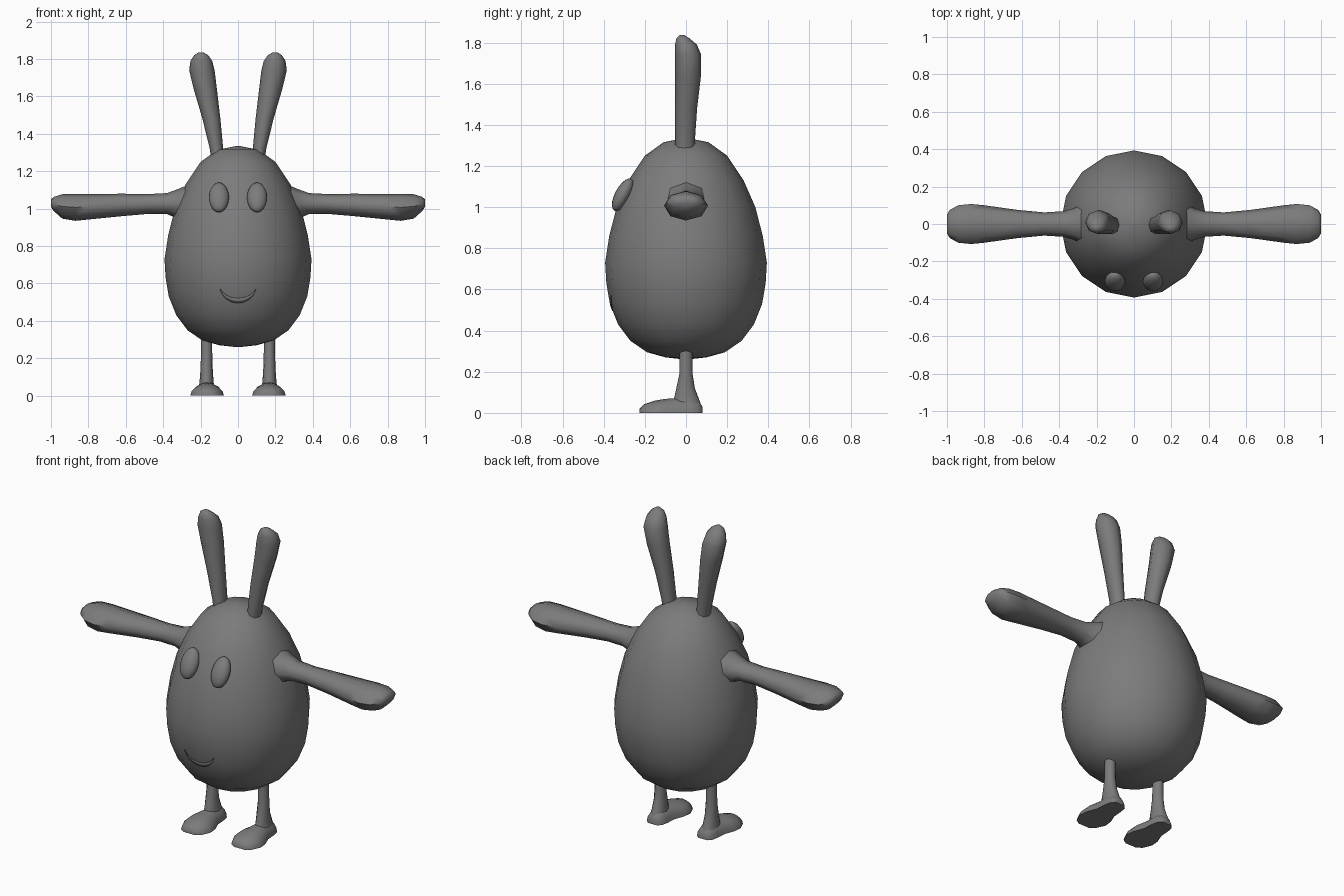
import bpy, bmesh, math
from mathutils import Vector, Matrix

if "Cube" in bpy.data.objects:
    bpy.data.objects.remove(bpy.data.objects["Cube"], do_unlink=True)

GREY = (0.2, 0.2, 0.2, 1)
grey = bpy.data.materials.new("plain grey")
grey.use_nodes = True
grey.diffuse_color = GREY
grey.node_tree.nodes["Principled BSDF"].inputs["Base Color"].default_value = GREY

X, Y, Z = Vector((1, 0, 0)), Vector((0, 1, 0)), Vector((0, 0, 1))


def finish(name, bm, mirror=False):
    bmesh.ops.recalc_face_normals(bm, faces=bm.faces)
    mesh = bpy.data.meshes.new(name)
    bm.to_mesh(mesh)
    bm.free()
    mesh.materials.append(grey)
    obj = bpy.data.objects.new(name, mesh)
    bpy.context.collection.objects.link(obj)
    if mirror:
        obj.modifiers.new("Mirror", 'MIRROR')
    bpy.ops.object.select_all(action='DESELECT')
    obj.select_set(True)
    bpy.context.view_layer.objects.active = obj
    bpy.ops.object.shade_smooth_by_angle(angle=math.radians(62))
    return obj


def loft(name, rings, u, v, sides, mirror=False, floor=None):
    """Skin elliptical rings (centre, half width along u, half width along v)."""
    bm = bmesh.new()
    loops = []
    for centre, a, b in rings:
        loop = []
        for i in range(sides):
            t = math.tau * i / sides
            p = Vector(centre) + u * a * math.cos(t) + v * b * math.sin(t)
            if floor is not None:
                p.z = max(p.z, floor)
            loop.append(bm.verts.new(p))
        loops.append(loop)
    for lo, hi in zip(loops, loops[1:]):
        for i in range(sides):
            j = (i + 1) % sides
            bm.faces.new((lo[i], lo[j], hi[j], hi[i]))
    bm.faces.new(loops[0])
    bm.faces.new(loops[-1])
    return finish(name, bm, mirror)


# Egg body, as (radius, height)
egg = [(0.01, 0.26), (0.1, 0.27), (0.19, 0.295), (0.27, 0.35), (0.33, 0.43),
       (0.37, 0.53), (0.387, 0.63), (0.393, 0.73), (0.373, 0.86), (0.337, 1.0),
       (0.28, 1.13), (0.2, 1.25), (0.11, 1.315), (0.01, 1.335)]
loft("body", [((0, 0, z), r, r) for r, z in egg], X, Y, 16)

# Arms, as (x, centre height, half depth, half height)
arm = [(0.26, 1.02, 0.12, 0.11), (0.32, 1.025, 0.085, 0.08), (0.38, 1.027, 0.068, 0.056),
       (0.48, 1.025, 0.062, 0.053), (0.62, 1.02, 0.075, 0.06), (0.8, 1.01, 0.1, 0.068),
       (0.87, 1.007, 0.107, 0.072), (0.94, 1.012, 0.1, 0.065), (0.985, 1.025, 0.075, 0.038),
       (1.0, 1.03, 0.05, 0.02)]
loft("arms", [((x, 0, z), a, b) for x, z, a, b in arm], Y, Z, 8, True)

# Ears, as (x, y, z, half width, half depth)
ear = [(0.108, -0.005, 1.25, 0.034, 0.048), (0.115, -0.005, 1.32, 0.036, 0.048),
       (0.142, 0.0, 1.48, 0.048, 0.054), (0.175, 0.01, 1.64, 0.062, 0.063),
       (0.193, 0.01, 1.74, 0.068, 0.064), (0.196, 0.0, 1.79, 0.058, 0.053),
       (0.197, -0.015, 1.82, 0.038, 0.032), (0.198, -0.02, 1.836, 0.012, 0.012)]
loft("ears", [((x, y, z), a, b) for x, y, z, a, b in ear], X, Y, 8, True)

# Legs, as (y, z, half width, half depth)
leg = [(0.005, 0.03, 0.045, 0.072), (0.002, 0.07, 0.038, 0.06), (-0.002, 0.12, 0.034, 0.045),
       (0.0, 0.19, 0.031, 0.032), (0.0, 0.36, 0.028, 0.03)]
loft("legs", [((0.168, y, z), a, b) for y, z, a, b in leg], X, Y, 12, True)

# Feet with flat soles, as (y, half width, height)
foot = [(-0.225, 0.035, 0.02), (-0.205, 0.066, 0.042), (-0.15, 0.09, 0.06),
        (-0.1, 0.085, 0.068), (-0.04, 0.062, 0.072), (0.02, 0.058, 0.075),
        (0.06, 0.05, 0.06), (0.08, 0.03, 0.03)]
loft("feet", [((0.165, y, 0), a, h) for y, a, h in foot], X, Z, 16, True, 0)

# Eyes, flattened and leaning back with the egg
bm = bmesh.new()
lean = (Matrix.Translation((0.102, -0.307, 1.06)) @ Matrix.Rotation(math.radians(-28), 4, 'X')
        @ Matrix.Diagonal((0.054, 0.038, 0.088, 1)))
bmesh.ops.create_uvsphere(bm, u_segments=16, v_segments=10, radius=1, matrix=lean)
finish("eyes", bm, True)


# Smile, a thin crescent lying on the belly
def belly_radius(z):
    for (r0, z0), (r1, z1) in zip(egg, egg[1:]):
        if z0 <= z <= z1:
            return r0 + (r1 - r0) * (z - z0) / (z1 - z0)


bm = bmesh.new()
rows = []
for i in range(13):
    t = math.pi * (1.08 + 0.84 * i / 12)
    thick = 0.025 * math.sin(math.pi * (i + 0.3) / 12.6)
    row = []
    for r in (0.1, 0.1 - thick):
        x, z = r * math.cos(t), 0.595 + r * math.sin(t)
        row.append(bm.verts.new((x, -math.sqrt(belly_radius(z) ** 2 - x * x) - 0.002, z)))
    rows.append(row)
for a, b in zip(rows, rows[1:]):
    bm.faces.new((a[0], b[0], b[1], a[1]))
smile = finish("smile", bm)
smile.modifiers.new("Thickness", 'SOLIDIFY').thickness = 0.003
